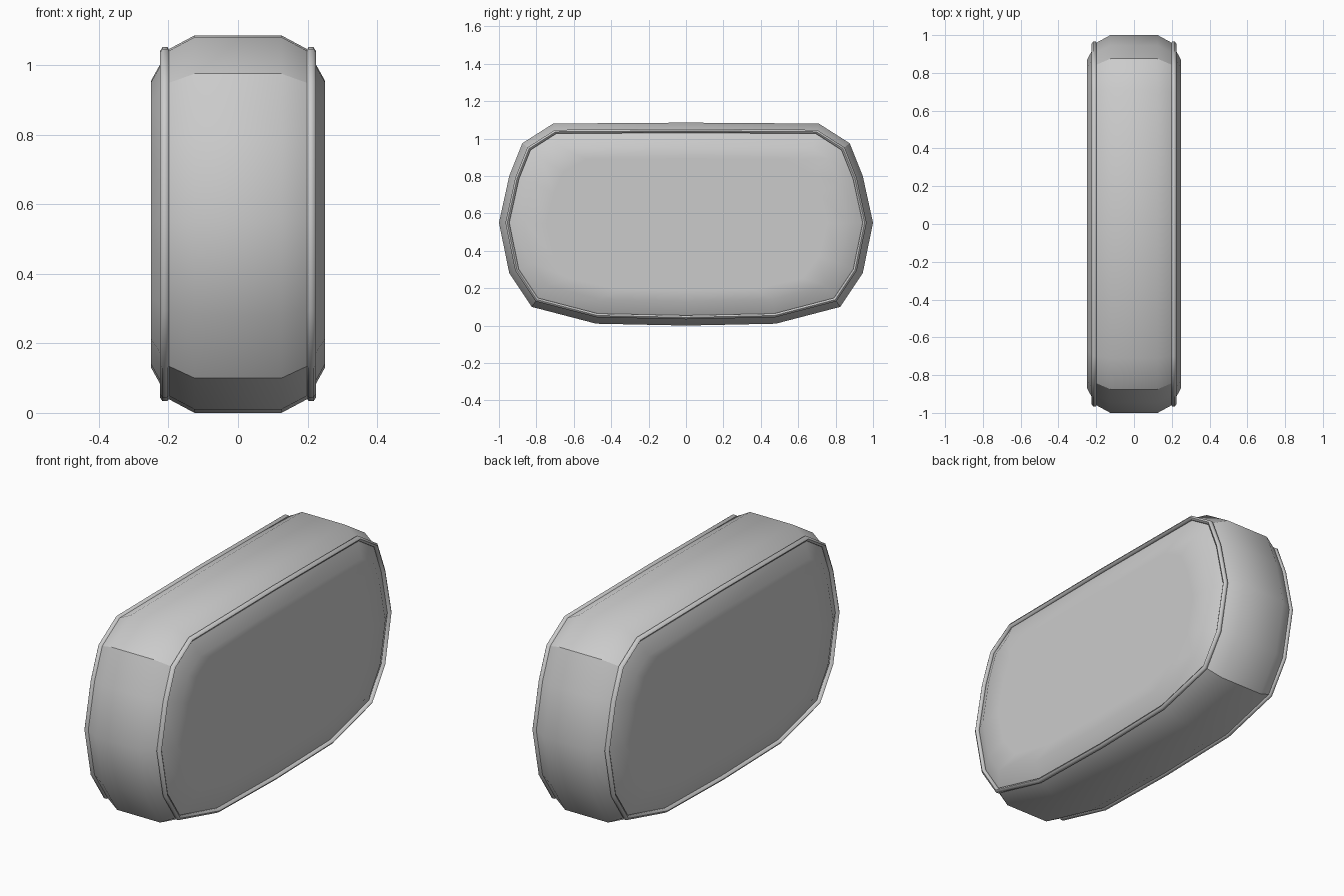
import bpy, bmesh, math
from mathutils import Vector

if "Cube" in bpy.data.objects:
    bpy.data.objects.remove(bpy.data.objects["Cube"])

# Side outline (y, z), right half from top to bottom
half = [(0, 1.085), (0.71, 1.08), (0.875, 0.975), (0.945, 0.8), (1.0, 0.55),
        (0.945, 0.28), (0.825, 0.10), (0.48, 0.01), (0, 0.0)]
outline = [Vector(p) for p in half + [(-y, z) for y, z in half[-2:0:-1]]]


def inset(points, d):
    """Mitred inward offset of the clockwise outline."""
    out = []
    for i, p in enumerate(points):
        a = (p - points[i - 1]).normalized()
        b = (points[(i + 1) % len(points)] - p).normalized()
        na, nb = Vector((a.y, -a.x)), Vector((b.y, -b.x))
        out.append(p + (na + nb) * d / (1 + na.dot(nb)))
    return out


def finish(bm, name, angle):
    bmesh.ops.recalc_face_normals(bm, faces=bm.faces)
    me = bpy.data.meshes.new(name)
    bm.to_mesh(me)
    bm.free()
    ob = bpy.data.objects.new(name, me)
    bpy.context.collection.objects.link(ob)
    bpy.ops.object.select_all(action='DESELECT')
    ob.select_set(True)
    bpy.context.view_layer.objects.active = ob
    bpy.ops.object.shade_smooth_by_angle(angle=math.radians(angle))
    return ob


def bridge(bm, r0, r1):
    n = len(r0)
    for i in range(n):
        j = (i + 1) % n
        bm.faces.new((r0[i], r0[j], r1[j], r1[i]))


# Cushion body: stacked inset rings across the width
bm = bmesh.new()
section = [(0.25, 0.30), (0.25, 0.13), (0.20, 0.04), (0.125, 0.0)]
section += [(-x, d) for x, d in section[::-1]]
rings = []
for x, d in section:
    # the innermost ring is a scaled copy so short edges cannot cross
    if d > 0.2:
        pts = [Vector((p.x * 0.75, 0.54 + (p.y - 0.54) * 0.65)) for p in outline]
    else:
        pts = inset(outline, d)
    rings.append([bm.verts.new((x, p.x, p.y)) for p in pts])
for r0, r1 in zip(rings, rings[1:]):
    bridge(bm, r0, r1)
bm.faces.new(rings[0])
bm.faces.new(rings[-1])
finish(bm, "cushion_body", 31)

# Piping: thin seam cord round each side
for side, label in ((1, "right"), (-1, "left")):
    bm = bmesh.new()
    loops = []
    for k in range(6):
        t = math.tau * k / 6
        pts = inset(outline, 0.044 - 0.012 * math.sin(t))
        x = side * (0.21 + 0.014 * math.cos(t))
        loops.append([bm.verts.new((x, p.x, p.y)) for p in pts])
    for k in range(6):
        bridge(bm, loops[k], loops[(k + 1) % 6])
    finish(bm, "piping_" + label, 65)
